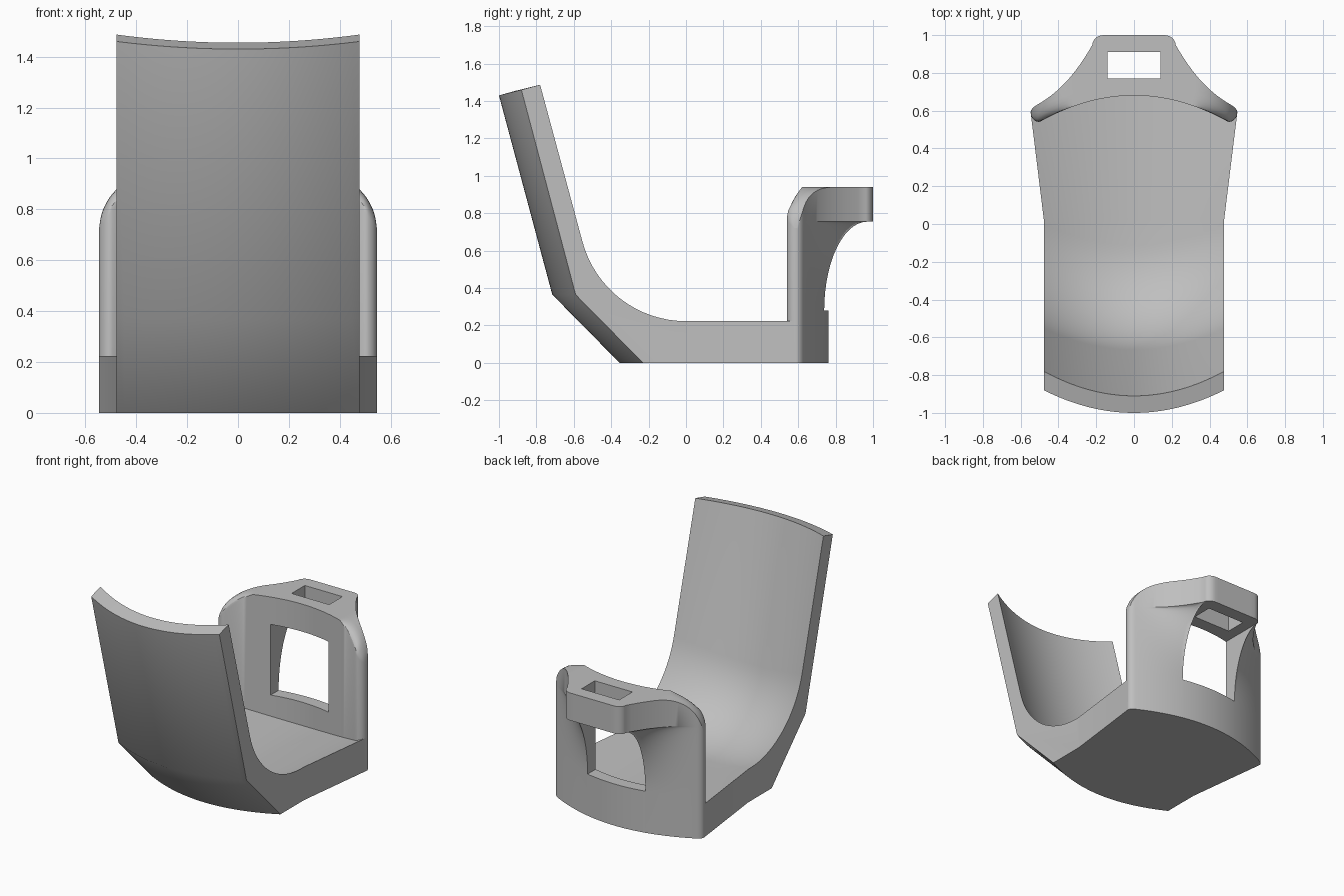
import bpy, bmesh
from math import sin, cos, pi, radians, sqrt

cube = bpy.data.objects.get("Cube")
if cube:
    bpy.data.objects.remove(cube)

grey = bpy.data.materials.new("plain_grey")
grey.use_nodes = True
grey.diffuse_color = (0.52, 0.52, 0.52, 1)
grey.node_tree.nodes["Principled BSDF"].inputs["Base Color"].default_value = (0.52, 0.52, 0.52, 1)


def loft(name, loops, cap_split=None):
    """Skin a row of equal-length point loops into a closed solid."""
    bm = bmesh.new()
    rings = [[bm.verts.new(p) for p in loop] for loop in loops]
    n = len(rings[0])
    for a, b in zip(rings, rings[1:]):
        for i in range(n):
            j = (i + 1) % n
            bm.faces.new((a[i], a[j], b[j], b[i]))
    for ring in (rings[0], rings[-1]):
        cap = bm.faces.new(ring)
        if cap_split:
            bmesh.utils.face_split(cap, ring[cap_split[0]], ring[cap_split[1]])
    bmesh.ops.remove_doubles(bm, verts=bm.verts, dist=0.0002)
    bmesh.ops.recalc_face_normals(bm, faces=bm.faces)
    mesh = bpy.data.meshes.new(name)
    bm.to_mesh(mesh)
    bm.free()
    mesh.materials.append(grey)
    obj = bpy.data.objects.new(name, mesh)
    bpy.context.collection.objects.link(obj)
    return obj


def activate(obj):
    bpy.ops.object.select_all(action='DESELECT')
    obj.select_set(True)
    bpy.context.view_layer.objects.active = obj


def cut_box(obj, x, y0, y1, z0, z1):
    """Cut a rectangular hole, centred on x = 0."""
    bpy.ops.mesh.primitive_cube_add(size=1, location=(0, (y0 + y1) / 2, (z0 + z1) / 2))
    cutter = bpy.context.object
    cutter.scale = (2 * x, y1 - y0, z1 - z0)
    cutter.hide_render = True
    mod = obj.modifiers.new("hole", 'BOOLEAN')
    mod.object = cutter
    mod.solver = 'EXACT'
    activate(obj)
    bpy.ops.object.modifier_apply(modifier=mod.name)
    bpy.data.objects.remove(cutter)


HALF = 0.477     # half width of the seat
END = 0.547      # half width of the rear wall


def ease(u):
    """Quarter-circle drop from 0 to 1."""
    return 1 - sqrt(max(0, 1 - u * u))


# Curves of the rear wall as seen from above
def wall_front(x):
    if x <= 0.5:
        return 0.68 - 0.14 * (x / 0.5) ** 2
    return 0.54 + 0.05 * ease((x - 0.5) / (END - 0.5))


def wall_back(x):
    y = 0.762 - 0.15 * (x / END) ** 2
    return y - 0.02 * ease((x - 0.52) / (END - 0.52)) if x > 0.52 else y


def tab_edge(x):
    if x <= 0.16:
        return 1.0
    if x <= 0.22:
        return 1 - 0.05 * ease((x - 0.16) / 0.06)
    return wall_back(x) + 0.212 * (max(0, END - x) / (END - 0.22)) ** 2.4


# Seat and tall front: one side profile, bowed forward and dished across the width
def shell_loop(x):
    bow = 1 - (x / HALF) ** 2
    shift = -0.125 * bow
    wide = abs(x) * END / HALF
    back = (wall_front(wide) + wall_back(wide)) / 2
    floor = 0.223 - 0.1 * bow
    pts = [(-0.88 - 0.12 * bow, 1.46 - 0.03 * bow), (-0.59 + shift, 0.365),
           (-0.23 + shift, 0), (0.02, 0), (back, 0), (back, floor), (0.02, floor)]
    r = 0.573
    for i in range(17):
        a = radians(75) * i / 16
        pts.append((-0.112 * bow - r * sin(a), floor + r * (1 - cos(a))))
    pts.append((-0.78 - 0.13 * bow, 1.487 - 0.032 * bow))
    flare = END / HALF - 1
    return [(x * (1 + flare * max(0, y - 0.02) / 0.57), y, z) for y, z in pts]


shell = loft("curved_seat_shell",
             [shell_loop(HALF * i / 16) for i in range(-16, 17)], cap_split=(3, 6))


# Rear wall that flares out into a flat tab, with a rounded inner lip at the shoulders
def wall_loop(x):
    ax = abs(x)
    near, low, high = wall_front(ax), wall_back(ax), tab_edge(ax)
    top, lip = 0.94, 0.0
    if ax > 0.325:
        top = 0.72 + sqrt(max(0, 0.22 ** 2 - (ax - 0.325) ** 2))
        lip = 0.065 * min(1, (ax - 0.325) / 0.15) * min(1, (top - 0.72) / 0.1)
    pts = [(near, 0)]
    for i in range(6):
        a = pi / 2 * i / 5
        pts.append((near + (low - near) * 0.8 * (1 - cos(a)), top - lip * (1 - sin(a))))
    pts.append((high, top))
    rim = min(0.755, top - 0.01)
    for i in range(14, -1, -1):
        a = pi / 2 * i / 14
        pts.append((low + (high - low) * (1 - cos(a)), 0.28 + (rim - 0.28) * sin(a)))
    pts.append((low, 0))
    return [(x, y, z) for y, z in pts]


half = [0.16 * i / 6 for i in range(6)]
half += [0.16 + 0.06 * sin(pi / 2 * i / 6) for i in range(7)]
half += [0.22 + 0.105 * i / 6 for i in range(1, 6)]
half += [0.325 + (END - 0.325) * sin(pi / 2 * i / 20) for i in range(21)]
columns = [-x for x in reversed(half[1:])] + half
wall = loft("rear_wall_with_tab", [wall_loop(x) for x in columns])

# Window in the wall and strap slot in the tab
cut_box(wall, 0.215, 0.4, 1.2, 0.28, 0.755)
cut_box(wall, 0.14, 0.77, 0.91, 0.7, 1.0)

for obj in (shell, wall):
    activate(obj)
    bpy.ops.object.shade_smooth_by_angle(angle=radians(30))
